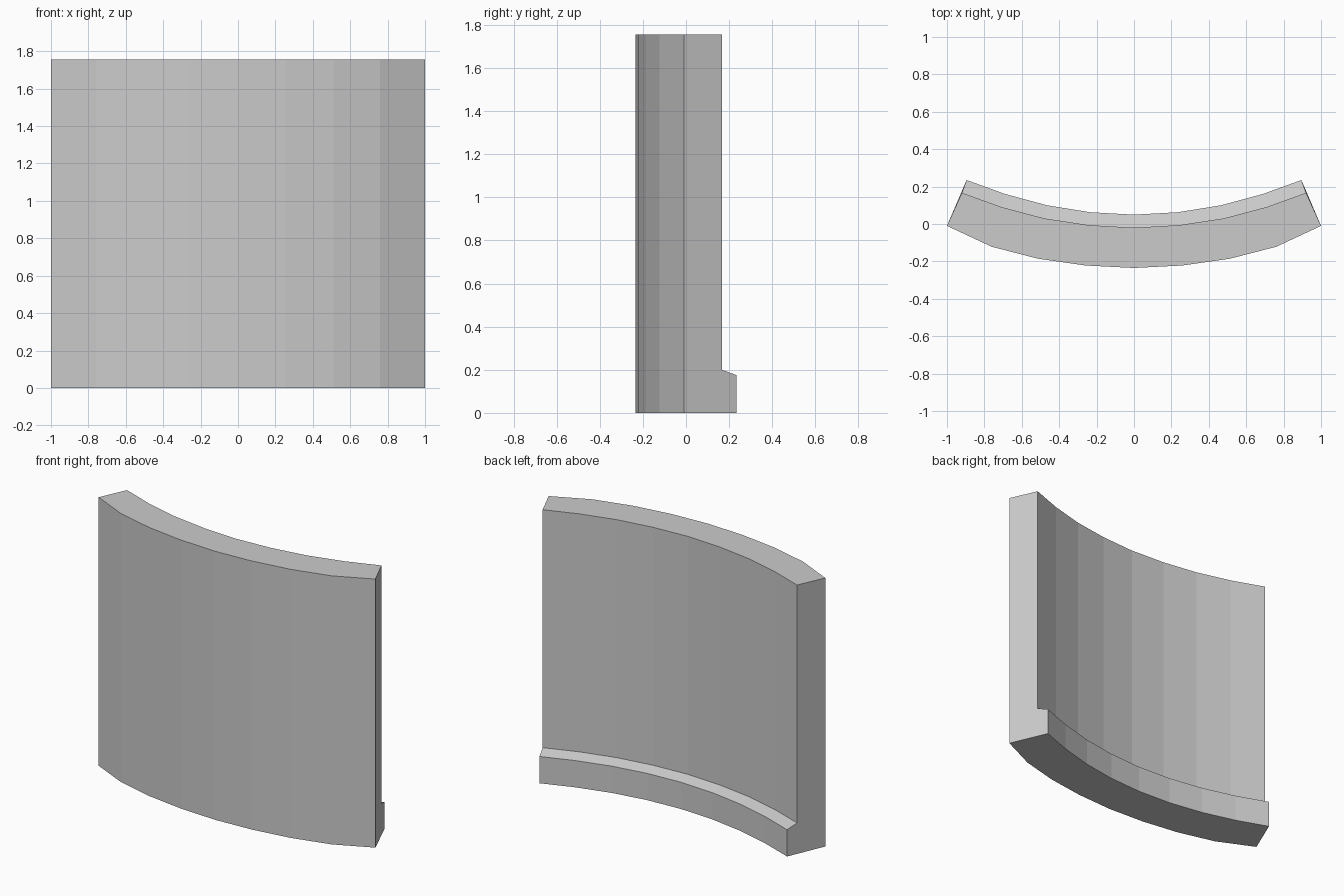
import bpy, bmesh

if "Cube" in bpy.data.objects:
    bpy.data.objects.remove(bpy.data.objects["Cube"])

HEIGHT, LIP_LOW, LIP_HIGH = 1.755, 0.175, 0.20

# Half arcs in plan (x, y), from the middle to the right end
front_arc = [(0, -0.235), (0.257, -0.222), (0.51, -0.186), (0.76, -0.122), (1.0, -0.01)]
wall_arc = [(0, -0.02), (0.243, -0.006), (0.48, 0.03), (0.707, 0.09), (0.92, 0.167)]
lip_arc = [(0, 0.05), (0.236, 0.063), (0.465, 0.10), (0.688, 0.16), (0.895, 0.235)]


def mirrored(arc):
    return [(-x, y) for x, y in reversed(arc[1:])] + arc


def sweep(name, rails):
    """Loft a closed cross-section along rails given as (half arc, z)."""
    bm = bmesh.new()
    rows = [[bm.verts.new((x, y, z)) for x, y in mirrored(arc)] for arc, z in rails]
    for a, b in zip(rows, rows[1:] + rows[:1]):
        for i in range(len(a) - 1):
            bm.faces.new((a[i], a[i + 1], b[i + 1], b[i]))
    for end in (0, -1):
        bm.faces.new([row[end] for row in rows])
    bmesh.ops.recalc_face_normals(bm, faces=bm.faces)
    mesh = bpy.data.meshes.new(name)
    bm.to_mesh(mesh)
    bm.free()
    obj = bpy.data.objects.new(name, mesh)
    bpy.context.collection.objects.link(obj)
    return obj


# Curved wall panel with a sloped-top ledge along the back foot
sweep("curved_wall", [
    (front_arc, 0), (lip_arc, 0), (lip_arc, LIP_LOW),
    (wall_arc, LIP_HIGH), (wall_arc, HEIGHT), (front_arc, HEIGHT),
])
